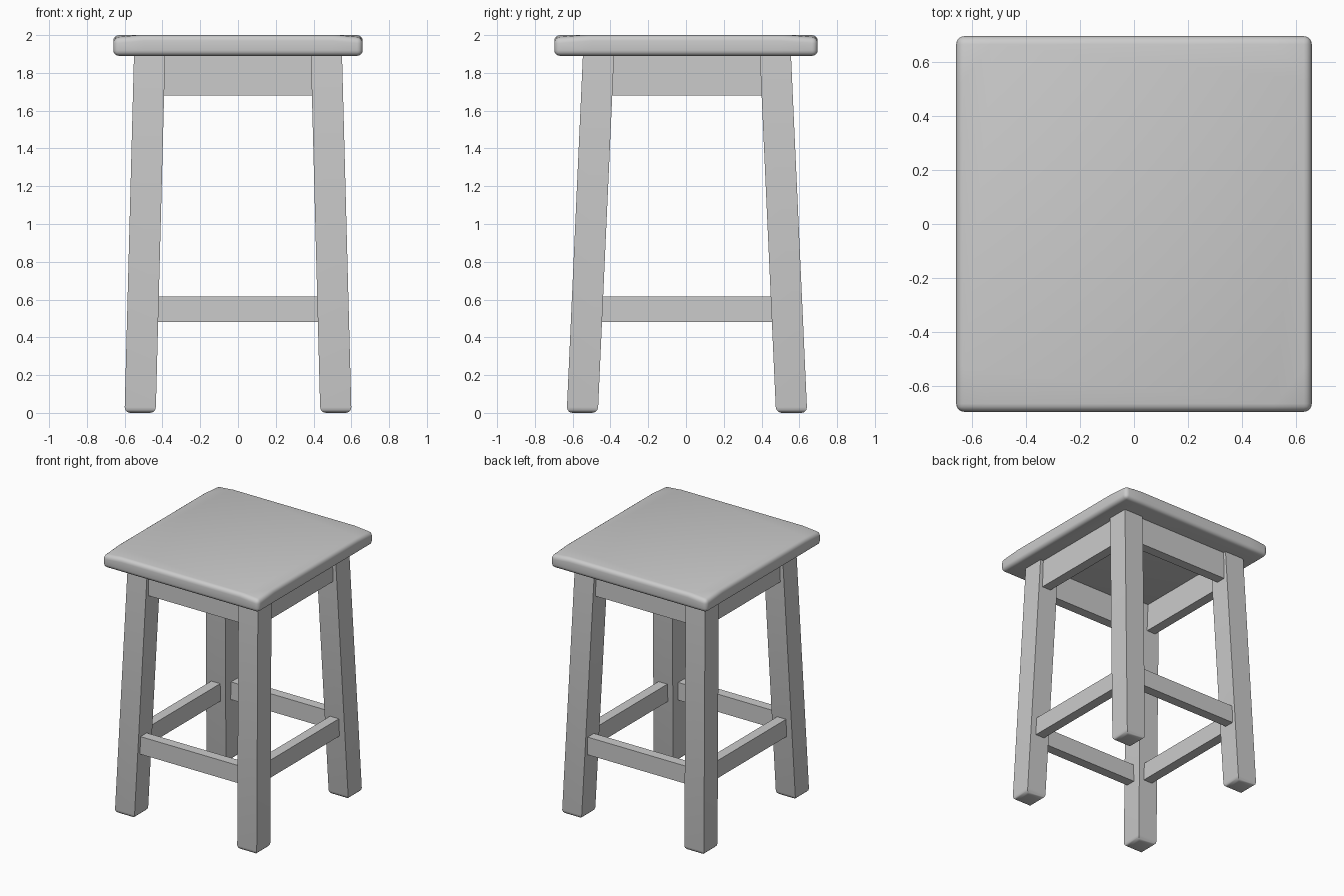
import bpy, bmesh
from mathutils import Vector

if "Cube" in bpy.data.objects:
    bpy.data.objects.remove(bpy.data.objects["Cube"])

grey = bpy.data.materials.new("light grey")
grey.diffuse_color = (0.6, 0.6, 0.6, 1)
grey.use_nodes = True
grey.node_tree.nodes["Principled BSDF"].inputs["Base Color"].default_value = grey.diffuse_color


def finish(bm, name, smooth=False):
    bmesh.ops.recalc_face_normals(bm, faces=bm.faces)
    me = bpy.data.meshes.new(name)
    bm.to_mesh(me)
    bm.free()
    me.materials.append(grey)
    ob = bpy.data.objects.new(name, me)
    bpy.context.collection.objects.link(ob)
    if smooth:
        bpy.ops.object.select_all(action='DESELECT')
        ob.select_set(True)
        bpy.context.view_layer.objects.active = ob
        bpy.ops.object.shade_smooth_by_angle(angle=0.6)
    return ob


def box(x0, x1, y0, y1, z0, z1):
    bm = bmesh.new()
    bmesh.ops.create_cube(bm, size=1)
    for v in bm.verts:
        v.co = Vector((x1 if v.co.x > 0 else x0,
                       y1 if v.co.y > 0 else y0,
                       z1 if v.co.z > 0 else z0))
    return bm


# Seat: rounded slab whose top corners slope down slightly
SX, SY = 0.66, 0.697
bm = box(-SX, SX, -SY, SY, 1.89, 2.0)
bmesh.ops.bevel(bm, geom=bm.edges[:], offset=0.03, segments=4,
                profile=0.5, affect='EDGES')
for sx in (-1, 1):
    for sy in (-1, 1):
        p = Vector((sx * 0.5, sy * SY, 0))
        n = Vector((sx * 0.197, sy * 0.16, 0)).normalized()
        bmesh.ops.bisect_plane(bm, geom=bm.verts[:] + bm.edges[:] + bm.faces[:],
                               plane_co=p, plane_no=n)
        for v in bm.verts:
            d = (v.co - p).dot(n)
            if d > 0 and v.co.z > 1.95:
                v.co.z -= 0.12 * d
finish(bm, "seat", True)

# Legs: square posts splayed outwards, with rounded feet
W, CY = 0.165, 0.005
for sx, side in ((-1, "left"), (1, "right")):
    for sy, end in ((-1, "front"), (1, "back")):
        bm = box(-W / 2, W / 2, -W / 2, W / 2, 0, 1.9)
        foot = [e for e in bm.edges if all(v.co.z < 0.01 for v in e.verts)]
        bmesh.ops.bevel(bm, geom=foot, offset=0.03, segments=3,
                        profile=0.5, affect='EDGES')
        for v in bm.verts:
            t = v.co.z / 1.9
            v.co.x += sx * (0.518 - 0.05 * t)
            v.co.y += CY + sy * (0.554 - 0.086 * t)
        finish(bm, f"{end}_{side}_leg", True)

# Aprons under the seat and stretcher rails between the legs
T = 0.075
for name, z0, z1, ox, oy in (("apron", 1.68, 1.9, 0.525, 0.53),
                             ("rail", 0.48, 0.615, 0.54, 0.585)):
    ex, ey = ox - T, oy - T
    for s, fb, lr in ((-1, "front", "left"), (1, "back", "right")):
        y0, y1 = sorted((s * oy, s * ey))
        finish(box(-ex, ex, CY + y0, CY + y1, z0, z1), f"{fb}_{name}")
        x0, x1 = sorted((s * ox, s * ex))
        finish(box(x0, x1, CY - ey, CY + ey, z0, z1), f"{lr}_{name}")
